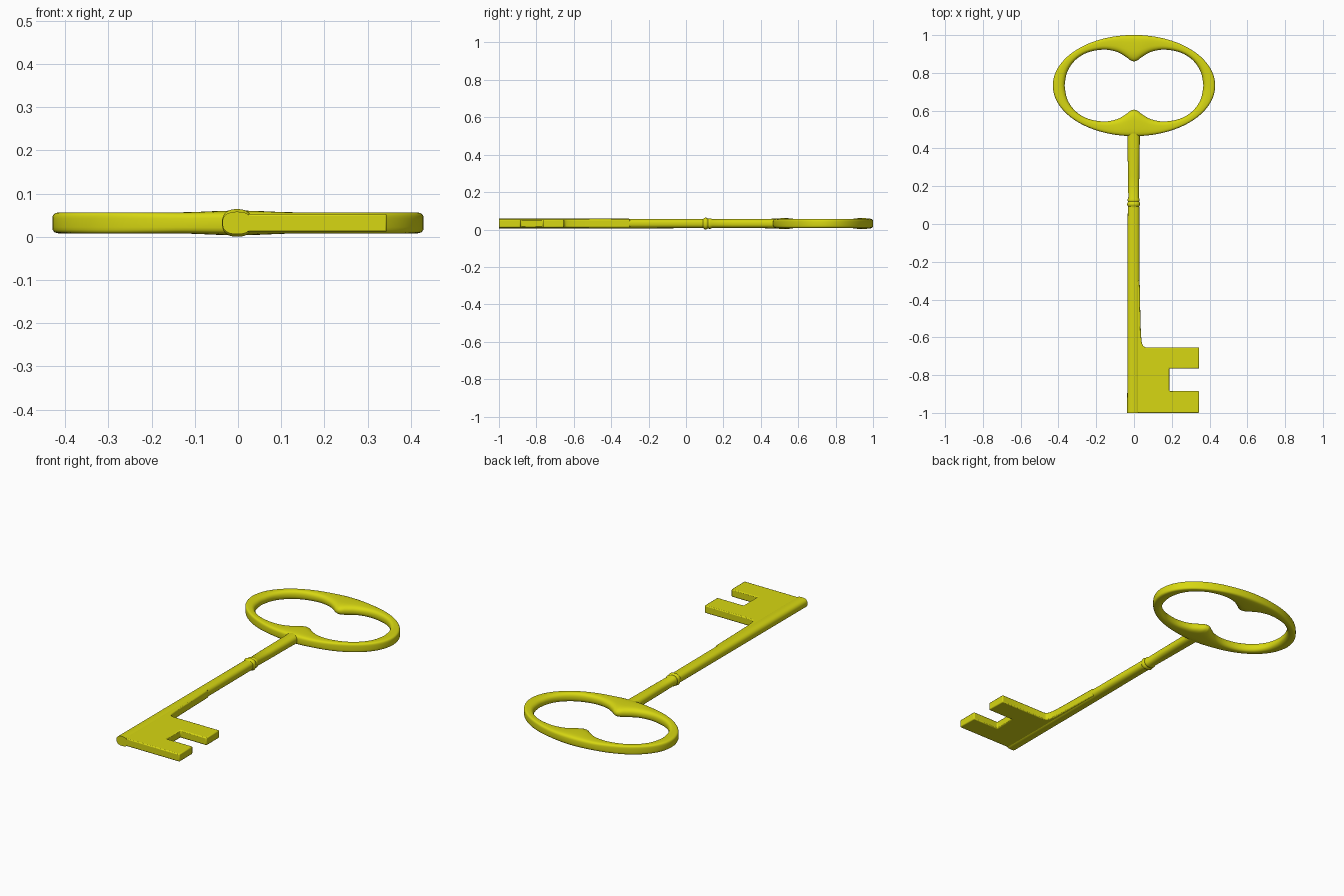
import bpy, bmesh, math

if "Cube" in bpy.data.objects:
    bpy.data.objects.remove(bpy.data.objects["Cube"])

ZC = 0.032          # mid height of the flat key
BOW_Y = 0.733       # centre of the oval handle

gold = bpy.data.materials.new("yellow_brass")
gold.diffuse_color = (0.68, 0.68, 0.006, 1)
gold.use_nodes = True
gold.node_tree.nodes["Principled BSDF"].inputs["Base Color"].default_value = gold.diffuse_color


def finish(name, bm, angle=40):
    bmesh.ops.recalc_face_normals(bm, faces=bm.faces)
    me = bpy.data.meshes.new(name)
    bm.to_mesh(me)
    bm.free()
    ob = bpy.data.objects.new(name, me)
    bpy.context.collection.objects.link(ob)
    me.materials.append(gold)
    bpy.ops.object.select_all(action='DESELECT')
    bpy.context.view_layer.objects.active = ob
    ob.select_set(True)
    bpy.ops.object.shade_smooth_by_angle(angle=math.radians(angle))
    return ob


def loft(bm, rings, closed):
    vr = [[bm.verts.new(p) for p in r] for r in rings]
    n = len(vr[0])
    for i in range(len(vr) if closed else len(vr) - 1):
        a, b = vr[i], vr[(i + 1) % len(vr)]
        for j in range(n):
            bm.faces.new((a[j], a[(j + 1) % n], b[(j + 1) % n], b[j]))
    if not closed:
        bm.faces.new(vr[0])
        bm.faces.new(vr[-1])


def smooth_path(pts, steps):
    """Catmull-Rom curve through the points."""
    out = []
    for i in range(len(pts) - 1):
        p1, p2 = pts[i], pts[i + 1]
        p0 = pts[i - 1] if i else (p1[0], -p2[1])
        p3 = pts[i + 2] if i + 2 < len(pts) else p2
        for s in range(steps):
            t = s / steps
            out.append(tuple(0.5 * (2 * b + (c - a) * t + (2 * a - 5 * b + 4 * c - d) * t * t
                       + (3 * b - a - 3 * c + d) * t ** 3) for a, b, c, d in zip(p0, p1, p2, p3)))
    return out + [pts[-1]]


def power(v, e):
    return math.copysign(abs(v) ** e, v)


# Oval handle: rounded section lofted between an ellipse and a two-lobed hole
quarter = smooth_path([(0.367, 0), (0.352, 0.075), (0.31, 0.135), (0.245, 0.175), (0.16, 0.19),
                       (0.09, 0.178), (0.045, 0.153), (0.018, 0.133), (0, 0.127)], 4)
half = quarter + [(-x, y) for x, y in quarter[-2::-1]]
hole = half + [(x, -y) for x, y in half[-2:0:-1]]
rings = []
for x, y in hole:
    k = 1 / math.hypot(x / 0.43, y / 0.268)
    ox, oy = x * k, y * k
    h = 0.0245 + 0.004 * math.exp(-(x / 0.06) ** 2)     # swells near the axis
    ring = []
    for j in range(24):
        a = math.tau * (j + 0.5) / 24
        e = 0.45 if math.cos(a) > 0 else 0.85            # squarer outside, rounder inside
        u = 0.5 + 0.5 * power(math.cos(a), e)
        w = h * power(math.sin(a), e)
        ring.append((x + (ox - x) * u, BOW_Y + y + (oy - y) * u, ZC + w))
    rings.append(ring)
bm = bmesh.new()
loft(bm, rings, True)
finish("bow_handle", bm, 50)

# Shaft with collar beads: (y, x radius, z radius)
profile = [(-1.0, 0.034, 0.026), (-0.6, 0.033, 0.026), (0.085, 0.031, 0.025),
           (0.092, 0.029, 0.025), (0.098, 0.033, 0.030), (0.105, 0.035, 0.032),
           (0.112, 0.033, 0.030), (0.118, 0.029, 0.026), (0.124, 0.032, 0.028),
           (0.131, 0.032, 0.028), (0.140, 0.028, 0.024), (0.25, 0.030, 0.025),
           (0.40, 0.032, 0.025), (0.50, 0.034, 0.026)]
bm = bmesh.new()
loft(bm, [[(-0.002 + rx * power(math.cos(math.tau * j / 32), 0.8), y,
            ZC + rz * power(math.sin(math.tau * j / 32), 0.8)) for j in range(32)]
          for y, rx, rz in profile], False)
finish("shaft", bm)

# Notched bit plate with a fillet running up the shaft
outline = [(0, -1), (0.345, -1), (0.345, -0.885), (0.187, -0.885), (0.187, -0.765),
           (0.345, -0.765), (0.345, -0.653), (0.062, -0.653), (0.05, -0.648), (0.042, -0.632),
           (0.037, -0.59), (0.034, -0.50), (0.030, -0.30), (0, -0.30)]
bm = bmesh.new()
face = bm.faces.new([bm.verts.new((x, y, ZC - 0.021)) for x, y in outline])
ext = bmesh.ops.extrude_face_region(bm, geom=[face])
bmesh.ops.translate(bm, vec=(0, 0, 0.042),
                    verts=[v for v in ext["geom"] if isinstance(v, bmesh.types.BMVert)])
bit = finish("key_bit", bm)
bev = bit.modifiers.new("soft_edges", 'BEVEL')
bev.width = 0.005
bev.segments = 2
bev.limit_method = 'ANGLE'
